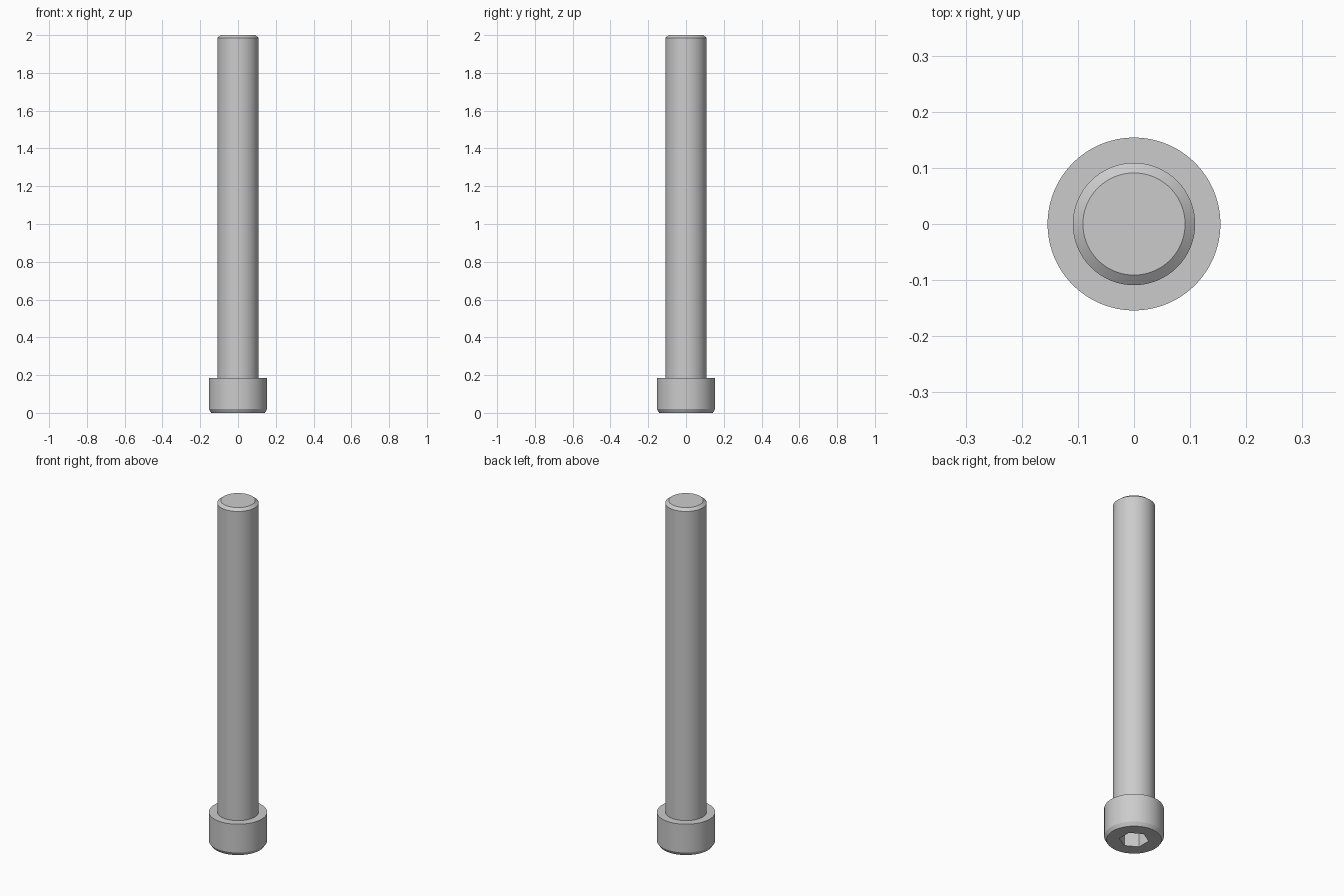
import bpy
import bmesh
import math

cube = bpy.data.objects.get("Cube")
if cube:
    bpy.data.objects.remove(cube, do_unlink=True)

SEGMENTS = 96
HEAD_R, HEAD_H = 0.154, 0.185
SHAFT_R, TOP = 0.109, 2.0
SOCKET_R, SOCKET_DEPTH = 0.077, 0.1

steel = bpy.data.materials.new("steel grey")
steel.use_nodes = True
colour = (0.6, 0.6, 0.6, 1)
steel.diffuse_color = colour
steel.node_tree.nodes["Principled BSDF"].inputs["Base Color"].default_value = colour


def ring(bm, radius, z, count, turn=0.0):
    """Circle of vertices at height z."""
    angles = [turn + math.tau * i / count for i in range(count)]
    return [bm.verts.new((radius * math.cos(a), radius * math.sin(a), z)) for a in angles]


def bridge(bm, low, high):
    n = len(low)
    for i in range(n):
        j = (i + 1) % n
        bm.faces.new((low[i], low[j], high[j], high[i]))


# Bolt body: head, shaft and chamfers as one lathed profile
profile = [(HEAD_R - 0.012, 0), (HEAD_R, 0.02), (HEAD_R, HEAD_H),
           (SHAFT_R, HEAD_H), (SHAFT_R, TOP - 0.014), (SHAFT_R - 0.018, TOP)]
bm = bmesh.new()
rings = [ring(bm, r, z, SEGMENTS) for r, z in profile]
for low, high in zip(rings, rings[1:]):
    bridge(bm, low, high)
bm.faces.new(rings[-1])

# Hex socket sunk into the underside, corners on the y axis
mouth = ring(bm, SOCKET_R, 0, 6, math.radians(30))
floor = ring(bm, SOCKET_R, SOCKET_DEPTH, 6, math.radians(30))
bridge(bm, floor, mouth)
bm.faces.new(list(reversed(floor)))

# Flat underside: a fan from each hex corner plus one triangle per hex side
step = SEGMENTS // 6
outer = rings[0]
for k in range(6):
    start = k * step
    for i in range(start, start + step):
        bm.faces.new((outer[(i + 1) % SEGMENTS], outer[i], mouth[k]))
    bm.faces.new((outer[(start + step) % SEGMENTS], mouth[k], mouth[(k + 1) % 6]))

bmesh.ops.recalc_face_normals(bm, faces=bm.faces)
mesh = bpy.data.meshes.new("socket_bolt")
bm.to_mesh(mesh)
bm.free()
mesh.materials.append(steel)

bolt = bpy.data.objects.new("socket_bolt", mesh)
bpy.context.collection.objects.link(bolt)
bpy.ops.object.select_all(action="DESELECT")
bolt.select_set(True)
bpy.context.view_layer.objects.active = bolt
bpy.ops.object.shade_smooth_by_angle(angle=math.radians(25))
